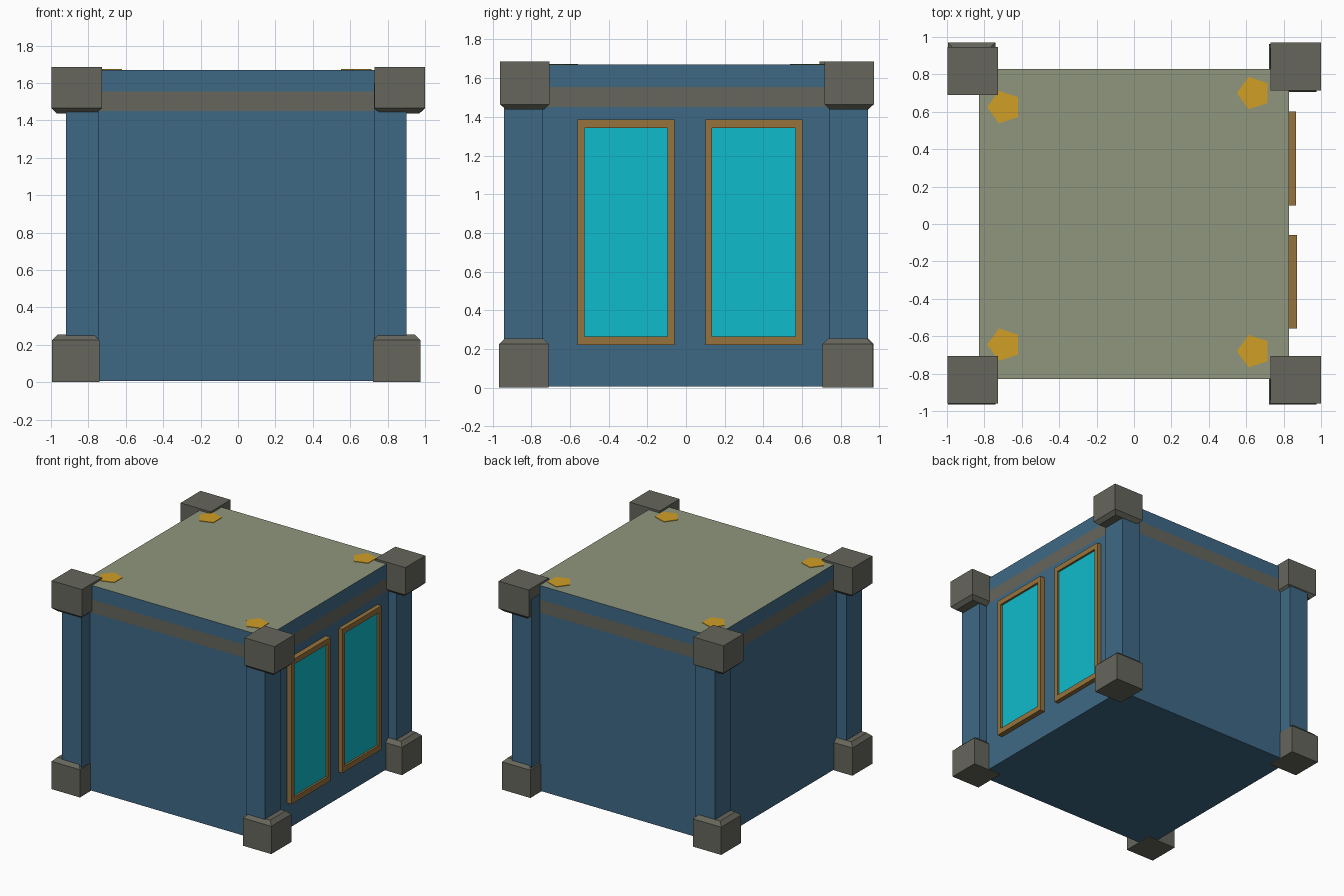
import bpy, bmesh
from math import cos, sin, pi

if "Cube" in bpy.data.objects:
    bpy.data.objects.remove(bpy.data.objects["Cube"])


def material(name, rgb):
    m = bpy.data.materials.new(name)
    m.diffuse_color = (*rgb, 1)
    m.use_nodes = True
    m.node_tree.nodes["Principled BSDF"].inputs["Base Color"].default_value = m.diffuse_color
    return m


BLUE = material("blue_paint", (0.048, 0.141, 0.235))
STONE = material("grey_stone", (0.133, 0.133, 0.107))
ROOF = material("roof_green", (0.275, 0.305, 0.205))
WOOD = material("wood", (0.305, 0.171, 0.045))
GLASS = material("cyan_glass", (0.005, 0.497, 0.597))
GOLD = material("gold", (0.63, 0.342, 0.018))


def loft(name, rings, mats, bottom=None, top=None, sides=None):
    """Join rings of points; bottom/top/sides are material slots (None = open end)."""
    bm = bmesh.new()
    vs = [[bm.verts.new(p) for p in r] for r in rings]
    n = len(vs[0])
    for k, (a, b) in enumerate(zip(vs, vs[1:])):
        for i in range(n):
            j = (i + 1) % n
            f = bm.faces.new((a[i], a[j], b[j], b[i]))
            f.material_index = sides[k] if sides else 0
    if bottom is not None:
        bm.faces.new(vs[0][::-1]).material_index = bottom
    if top is not None:
        bm.faces.new(vs[-1]).material_index = top
    me = bpy.data.meshes.new(name)
    bm.to_mesh(me)
    bm.free()
    for m in mats:
        me.materials.append(m)
    ob = bpy.data.objects.new(name, me)
    bpy.context.collection.objects.link(ob)
    return ob


def rect(cx, cy, hx, hy, z):
    return [(cx - hx, cy - hy, z), (cx + hx, cy - hy, z),
            (cx + hx, cy + hy, z), (cx - hx, cy + hy, z)]


def upright(y0, y1, z0, z1, x):
    """Rectangle facing +x."""
    return [(x, y0, z0), (x, y1, z0), (x, y1, z1), (x, y0, z1)]


# Main body with a stone band and green roof
loft("body", [rect(0, 0, 0.83, 0.83, z) for z in (0.006, 1.45, 1.555, 1.67)],
     [BLUE, STONE, ROOF], bottom=0, top=2, sides=[0, 1, 0])

# Corner posts, with chamfered blocks at foot and head
corners = {  # post centre, foot centre, head centre
    "front_left": ((-0.832, -0.84), (-0.868, -0.838), (-0.863, -0.833)),
    "front_right": ((0.815, -0.84), (0.848, -0.838), (0.865, -0.833)),
    "back_left": ((-0.832, 0.84), (-0.868, 0.842), (-0.863, 0.818)),
    "back_right": ((0.815, 0.84), (0.848, 0.835), (0.865, 0.843)),
}
for tag, (p, f, h) in corners.items():
    loft(tag + "_post", [rect(*p, 0.087, 0.1, z) for z in (0.1, 1.6)],
         [BLUE], bottom=0, top=0)
    loft(tag + "_foot_block",
         [rect(*f, 0.127, 0.128, 0), rect(*f, 0.127, 0.128, 0.225),
          rect(*f, 0.097, 0.098, 0.255)], [STONE], bottom=0, top=0)
    loft(tag + "_head_block",
         [rect(*h, 0.105, 0.098, 1.437), rect(*h, 0.135, 0.128, 1.465),
          rect(*h, 0.135, 0.128, 1.686)], [STONE], bottom=0, top=0)

# Two framed windows on the right side
for tag, y0, y1, x in (("front", -0.56, -0.06, 0.872), ("back", 0.10, 0.602, 0.866)):
    inner = (y0 + 0.035, y1 - 0.035, 0.265, 1.342)
    loft(tag + "_window_frame",
         [upright(y0, y1, 0.22, 1.385, 0.83), upright(y0, y1, 0.22, 1.385, x),
          upright(*inner, x), upright(*inner, x - 0.022)], [WOOD])
    loft(tag + "_window_glass", [upright(*inner, 0.832), upright(*inner, x - 0.016)],
         [GLASS], top=0)

# Flat five-sided studs on the roof
for i, (cx, cy) in enumerate(((-0.694, 0.625), (0.641, 0.70), (-0.694, -0.645), (0.641, -0.68))):
    ring = [(cx + 0.091 * cos(pi + k * 2 * pi / 5), cy + 0.091 * sin(pi + k * 2 * pi / 5))
            for k in range(5)]
    loft(f"roof_stud_{i + 1}", [[(x, y, z) for x, y in ring] for z in (1.665, 1.674)],
         [GOLD], bottom=0, top=0)
